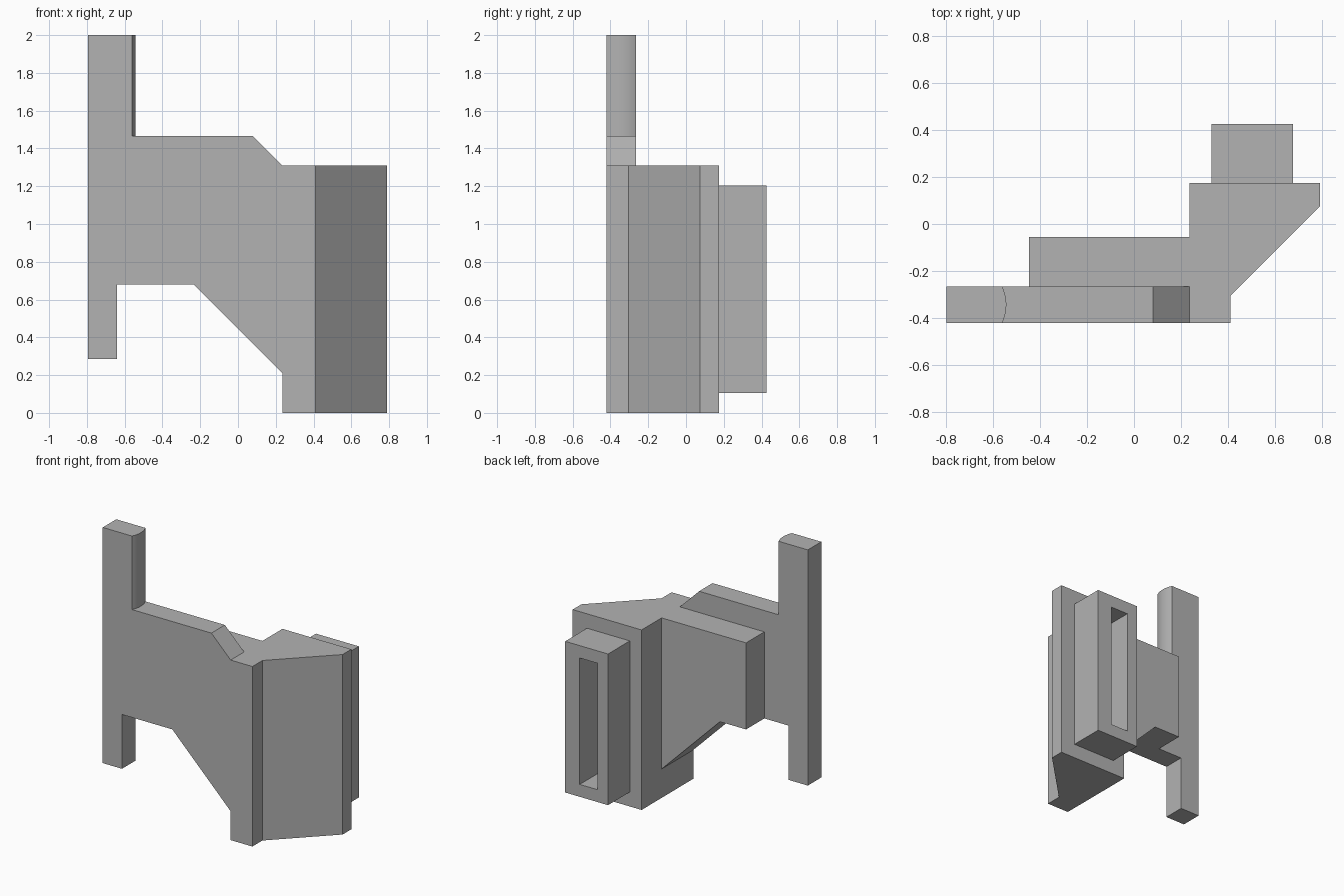
import bpy
import bmesh
import math
from mathutils import Vector

cube = bpy.data.objects.get("Cube")
if cube:
    bpy.data.objects.remove(cube, do_unlink=True)

# One plain grey for everything
grey = bpy.data.materials.new("plain grey")
grey.use_nodes = True
colour = (0.45, 0.45, 0.45, 1)
grey.diffuse_color = colour
grey.node_tree.nodes["Principled BSDF"].inputs["Base Color"].default_value = colour


def prism(name, outline, axis, start, end):
    """Extrude a 2D outline along y (outline in x, z) or z (outline in x, y)."""
    bm = bmesh.new()
    if axis == "y":
        verts = [bm.verts.new((a, start, b)) for a, b in outline]
        move = Vector((0, end - start, 0))
    else:
        verts = [bm.verts.new((a, b, start)) for a, b in outline]
        move = Vector((0, 0, end - start))
    face = bm.faces.new(verts)
    result = bmesh.ops.extrude_face_region(bm, geom=[face], use_keep_orig=True)
    moved = [g for g in result["geom"] if isinstance(g, bmesh.types.BMVert)]
    bmesh.ops.translate(bm, verts=moved, vec=move)
    bmesh.ops.recalc_face_normals(bm, faces=bm.faces)
    mesh = bpy.data.meshes.new(name)
    bm.to_mesh(mesh)
    bm.free()
    mesh.materials.append(grey)
    obj = bpy.data.objects.new(name, mesh)
    bpy.context.collection.objects.link(obj)
    return obj


def rectangle(x0, x1, v0, v1):
    return [(x0, v0), (x1, v0), (x1, v1), (x0, v1)]


FRONT, PLATE_BACK, RIB_BACK, BODY_BACK, BACK = -0.42, -0.265, -0.055, 0.175, 0.425
LEFT, BODY_X, BODY_TOP, PLATE_TOP = -0.795, 0.235, 1.31, 1.465

# Front plate with hanging leg, sloped underside and chamfered corner
prism("front_plate", [
    (LEFT, 0.285), (-0.64, 0.285), (-0.64, 0.68), (-0.235, 0.68),
    (BODY_X, 0.21), (BODY_X, BODY_TOP), (0.08, PLATE_TOP), (LEFT, PLATE_TOP),
], "y", FRONT, PLATE_BACK)

# Upright post with one gently rounded side
chord, bulge = PLATE_BACK - FRONT, 0.018
radius = (chord * chord / 4 + bulge * bulge) / (2 * bulge)
half_angle = math.asin(chord / 2 / radius)
centre_x = -0.56 + bulge - radius
centre_y = (FRONT + PLATE_BACK) / 2
steps = 12
arc = []
for i in range(steps + 1):
    angle = half_angle * (2 * i / steps - 1)
    arc.append((centre_x + radius * math.cos(angle), centre_y + radius * math.sin(angle)))
post = prism("upright_post", [(LEFT, PLATE_BACK), (LEFT, FRONT)] + arc, "z", PLATE_TOP, 2.0)
bpy.context.view_layer.objects.active = post
post.select_set(True)
bpy.ops.object.shade_smooth_by_angle(angle=math.radians(30))
post.select_set(False)

# Rear rib following the plate's underside
prism("rear_rib", [
    (-0.445, 0.68), (-0.235, 0.68), (BODY_X, 0.21), (BODY_X, BODY_TOP), (-0.445, BODY_TOP),
], "y", PLATE_BACK, RIB_BACK)

# Main body with an angled side
prism("main_body", [
    (BODY_X, FRONT), (0.41, FRONT), (0.41, -0.305), (0.79, 0.075),
    (0.79, BODY_BACK), (BODY_X, BODY_BACK),
], "z", 0, BODY_TOP)

# Rear block with a tall slot cut into it
block = prism("slotted_block", rectangle(0.33, 0.675, 0.105, 1.205), "y", BODY_BACK, BACK)
cutter = prism("slot_cutter", rectangle(0.415, 0.558, 0.195, 1.115), "y", BODY_BACK - 0.05, BACK + 0.05)
cutter.hide_render = True
cutter.hide_set(True)
cutter.display_type = "WIRE"
slot = block.modifiers.new("slot", "BOOLEAN")
slot.operation = "DIFFERENCE"
slot.solver = "EXACT"
slot.object = cutter
bpy.context.view_layer.objects.active = block
bpy.ops.object.modifier_apply(modifier="slot")
bpy.data.objects.remove(cutter, do_unlink=True)
